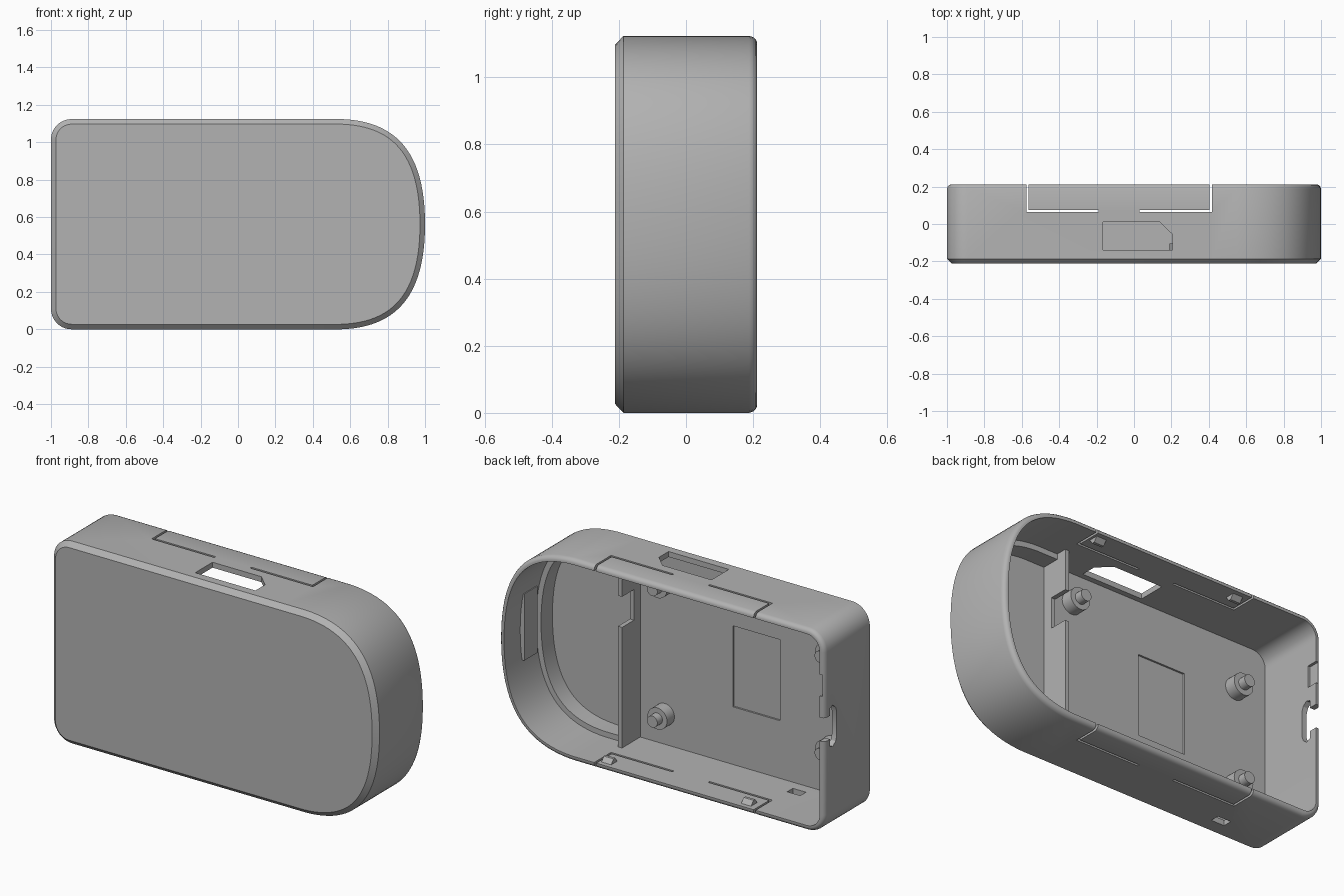
import bpy, bmesh, math
from mathutils import Vector

cube = bpy.data.objects.get("Cube")
if cube:
    bpy.data.objects.remove(cube, do_unlink=True)

H, D = 1.124, 0.212          # height, half depth
WALL, FLOOR = 0.03, -0.17    # wall thickness, inner floor position

grey = bpy.data.materials.new("plain grey plastic")
grey.use_nodes = True
grey.diffuse_color = (0.45, 0.45, 0.45, 1)
grey.node_tree.nodes["Principled BSDF"].inputs["Base Color"].default_value = (0.45, 0.45, 0.45, 1)


def finish(name, bm):
    bmesh.ops.recalc_face_normals(bm, faces=bm.faces)
    mesh = bpy.data.meshes.new(name)
    bm.to_mesh(mesh)
    bm.free()
    mesh.materials.append(grey)
    obj = bpy.data.objects.new(name, mesh)
    bpy.context.collection.objects.link(obj)
    return obj


def place(axis, p, t):
    """Put a 2D point in space at t along the given axis."""
    a, b = p
    return {"x": (t, a, b), "y": (a, t, b), "z": (a, b, t)}[axis]


def add_prism(bm, pts, axis, lo, hi):
    rings = [[bm.verts.new(place(axis, p, t)) for p in pts] for t in (lo, hi)]
    bm.faces.new(rings[0])
    bm.faces.new(rings[1])
    for i in range(len(pts)):
        j = (i + 1) % len(pts)
        bm.faces.new((rings[0][i], rings[0][j], rings[1][j], rings[1][i]))


def rect(a0, a1, b0, b1):
    return [(a0, b0), (a1, b0), (a1, b1), (a0, b1)]


def prism(name, *prisms):
    bm = bmesh.new()
    for p in prisms:
        add_prism(bm, *p)
    return finish(name, bm)


def smooth(obj, angle=25):
    bpy.ops.object.select_all(action="DESELECT")
    obj.select_set(True)
    bpy.context.view_layer.objects.active = obj
    bpy.ops.object.shade_smooth_by_angle(angle=math.radians(angle))


# Outline: small corners on one end, a broad sweeping curve on the other
def bezier(p, n):
    p = [Vector(q) for q in p]
    for i in range(n + 1):
        t = i / n
        u = 1 - t
        yield p[0] * u**3 + p[1] * 3 * u * u * t + p[2] * 3 * u * t * t + p[3] * t**3


def arc(cx, cz, r, start, n=10):
    for i in range(n + 1):
        a = math.radians(start + 90 * i / n)
        yield Vector((cx + r * math.cos(a), cz + r * math.sin(a)))


lower = list(bezier([(0.55, 0), (0.84, 0.01), (1, 0.17), (1, H / 2)], 24))
upper = [Vector((p.x, H - p.y)) for p in reversed(lower[:-1])]
sweep = [Vector((0.415, 0))] + lower + upper + [Vector((0.415, H))]
R = 0.11
outline = sweep + list(arc(R - 1, H - R, R, 90)) + list(arc(R - 1, R, R, 180))


def inset(d):
    out = []
    n = len(outline)
    for i, p in enumerate(outline):
        t = (outline[(i + 1) % n] - p).normalized() + (p - outline[i - 1]).normalized()
        t.normalize()
        out.append(p + Vector((-t.y, t.x)) * d)
    return out


# Shell: chamfered face plate, side wall, rounded rim and open inside
bm = bmesh.new()
steps = [(-D, 0.027), (-0.186, 0), (0.188, 0), (0.2, 0.004), (0.208, 0.011),
         (D, 0.02), (D, WALL), (FLOOR, WALL)]
rings = [[bm.verts.new((p.x, y, p.y)) for p in inset(d)] for y, d in steps]
for r0, r1 in zip(rings, rings[1:]):
    for i in range(len(r0)):
        j = (i + 1) % len(r0)
        bm.faces.new((r0[i], r0[j], r1[j], r1[i]))
bm.faces.new(rings[0])
bm.faces.new(rings[-1])
shell = finish("shell", bm)


# Openings: snap arm slots, port, button slot, vent and floor recess
def snap_slot(x, end):
    s = 0.012 if end > x else -0.012
    return [(x, 0.3), (x, 0.064), (end, 0.064), (end, 0.076), (x + s, 0.076), (x + s, 0.3)]


port = [(-0.165, -0.14), (0.205, -0.14), (0.205, -0.055), (0.135, 0.012), (-0.165, 0.012)]
button = [(0.3, 0.52), (0.165, 0.52), (0.165, 0.48), (0.14, 0.47), (0.115, 0.49), (0.105, 0.52),
          (0.105, 0.65), (0.115, 0.68), (0.14, 0.7), (0.165, 0.69), (0.165, 0.65), (0.3, 0.65)]
cutter = prism(
    "opening_cutter",
    (snap_slot(-0.576, -0.19), "z", -0.1, H + 0.1),
    (snap_slot(0.416, 0.03), "z", -0.1, H + 0.1),
    (port, "z", 1.0, H + 0.1),
    (button, "x", -1.1, -0.9),
    (rect(0.15, 0.3, 0.77, 0.89), "x", -0.985, -0.9),
    (rect(-0.66, -0.58, -0.11, -0.06), "z", -0.1, 0.1),
    (rect(-0.46, -0.17, 0.35, 0.8), "y", FLOOR - 0.01, FLOOR + 0.05),
)
cutter.hide_render = True
mod = shell.modifiers.new("openings", "BOOLEAN")
mod.object = cutter
mod.solver = "EXACT"
bpy.context.view_layer.objects.active = shell
shell.select_set(True)
bpy.ops.object.modifier_apply(modifier=mod.name)
bpy.data.objects.remove(cutter, do_unlink=True)
smooth(shell)

# Divider with a cable notch
low, mid, top = FLOOR - 0.005, -0.115, -0.01
divider = [(low, 0.025), (top, 0.025), (top, 0.7), (mid, 0.7), (mid, 0.87),
           (top, 0.87), (top, H - 0.025), (low, H - 0.025)]
prism("divider", (divider, "x", 0.4, 0.425))

# Ledge around the curved pocket
n = len(sweep)
ledge = inset(WALL - 0.003)[:n] + inset(0.06)[:n][::-1]
smooth(prism("pocket_ledge", (ledge, "y", low, -0.07)))

# Stop on the curved end wall
prism("end_stop", (rect(-0.045, 0.07, 0.4, 0.77), "x", 0.945, 0.98))

# Hooks on the snap arms, above and below
for side, z0 in (("lower", 0.025), ("upper", H - 0.025)):
    s = 1 if side == "lower" else -1
    wedge = [(0.13, z0), (0.19, z0), (0.165, z0 + s * 0.03), (0.15, z0 + s * 0.03)]
    for end, x in (("left", 0.33), ("right", -0.53)):
        prism(f"{side}_{end}_hook", (wedge, "x", x, x + 0.06))


# Stepped posts on the floor
def disc(x, z, r):
    return [(x + r * math.cos(i * math.tau / 32), z + r * math.sin(i * math.tau / 32))
            for i in range(32)]


for end, x, off in (("left", 0.25, 0.365), ("right", -0.78, 0.27)):
    for side, s in (("lower", -1), ("upper", 1)):
        z = H / 2 + s * off
        smooth(prism(f"{side}_{end}_post",
                     (disc(x, z, 0.06), "y", low, -0.105),
                     (disc(x, z, 0.032), "y", -0.11, -0.06)))
